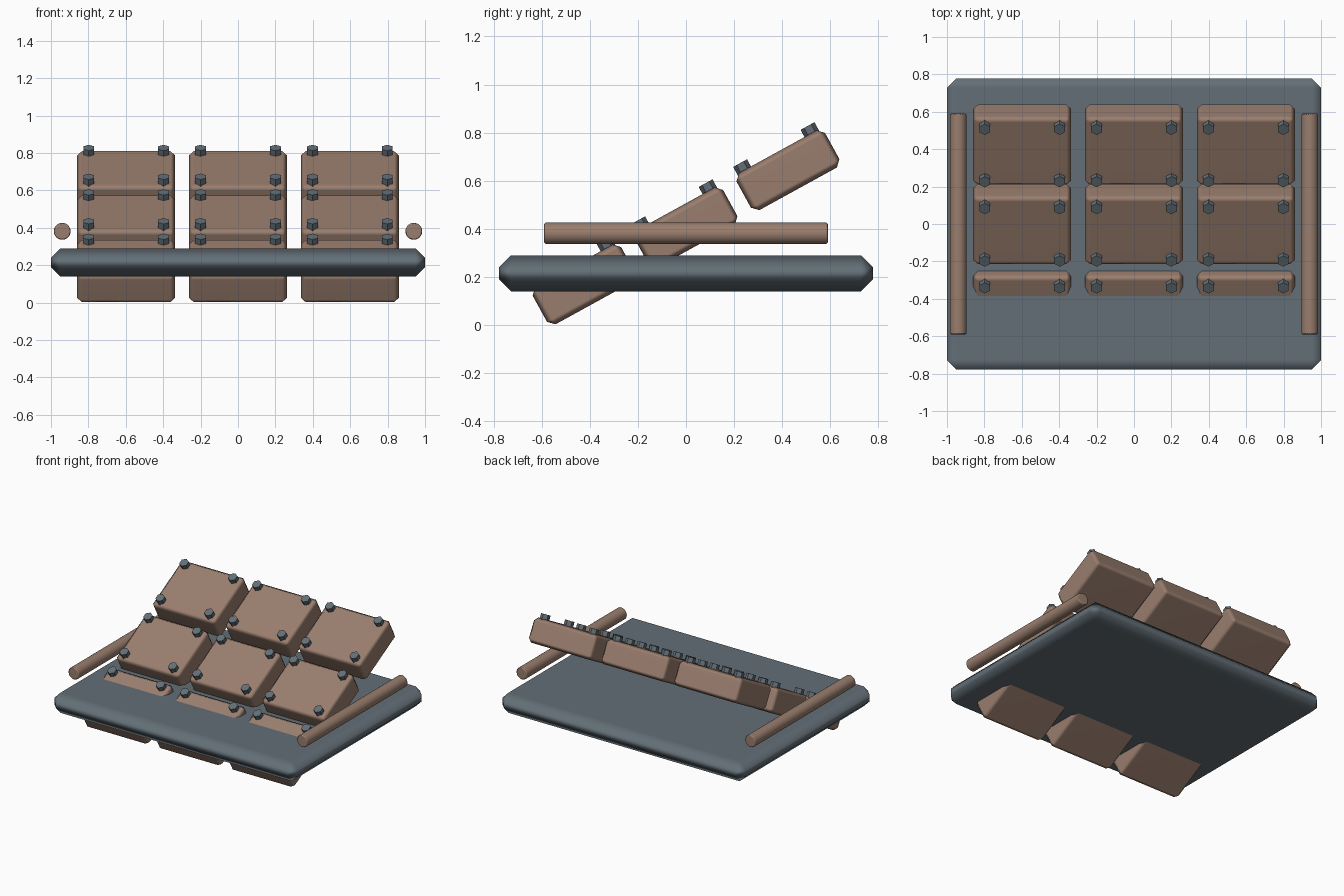
import bpy, bmesh, math
from mathutils import Matrix, Vector

if "Cube" in bpy.data.objects:
    bpy.data.objects.remove(bpy.data.objects["Cube"])


def material(name, rgb):
    m = bpy.data.materials.new(name)
    m.diffuse_color = (*rgb, 1)
    m.use_nodes = True
    m.node_tree.nodes["Principled BSDF"].inputs["Base Color"].default_value = m.diffuse_color
    return m


brown = material("warm brown", (0.32, 0.207, 0.155))
slate = material("slate grey", (0.125, 0.158, 0.183))


def finish(name, bm, mat, matrix, bevel, smooth=True):
    """Turn a bmesh into a named object, with chamfered hard edges."""
    if bevel:
        hard = [e for e in bm.edges if e.calc_face_angle(0) > math.radians(50)]
        bmesh.ops.bevel(bm, geom=hard, offset=bevel, segments=1,
                        affect='EDGES', profile=0.5)
    for f in bm.faces:
        f.smooth = smooth
    mesh = bpy.data.meshes.new(name)
    bm.to_mesh(mesh)
    bm.free()
    mesh.materials.append(mat)
    ob = bpy.data.objects.new(name, mesh)
    ob.matrix_world = matrix
    bpy.context.collection.objects.link(ob)
    if smooth:
        # keeps the broad faces flat while the chamfers blend
        ob.modifiers.new("weighted normals", 'WEIGHTED_NORMAL').weight = 80
    return ob


def box(name, size, mat, matrix, bevel):
    bm = bmesh.new()
    bmesh.ops.create_cube(bm, size=1)
    bmesh.ops.scale(bm, vec=Vector(size), verts=bm.verts)
    return finish(name, bm, mat, matrix, bevel)


def prism(name, sides, radius, depth, mat, matrix, bevel=0, smooth=True):
    bm = bmesh.new()
    bmesh.ops.create_cone(bm, cap_ends=True, segments=sides, radius1=radius,
                          radius2=radius, depth=depth)
    return finish(name, bm, mat, matrix, bevel, smooth)


# base plate
box("base_plate", (2.0, 1.555, 0.15), slate,
    Matrix.Translation((0, 0, 0.215)), 0.05)

# side rails
for side, label in ((-1, "left"), (1, "right")):
    place = Matrix.Translation((side * 0.94, 0, 0.381)) @ Matrix.Rotation(math.pi / 2, 4, 'X')
    prism(f"{label}_rail", 24, 0.045, 1.18, brown, place, 0.007)

# three sloping rows of three armour blocks, each with four hex bolts
LENGTH, THICK = 0.42, 0.176
slope = Matrix.Rotation(math.radians(28.8), 4, 'X')
for row in (-1, 0, 1):
    for col in (-1, 0, 1):
        frame = Matrix.Translation((col * 0.598, row * 0.424, 0.406 + row * 0.2375)) @ slope
        tag = f"{row + 2}_{col + 2}"
        box(f"block_{tag}", (0.525, LENGTH, THICK), brown, frame, 0.026)
        for i, (sx, sy) in enumerate(((-1, -1), (1, -1), (-1, 1), (1, 1))):
            spot = frame @ Matrix.Translation((sx * 0.2, sy * 0.16, 0.1)) 
            # a hexagon corner points up the slope
            prism(f"bolt_{tag}_{i + 1}", 6, 0.033, 0.044, slate, spot, smooth=False)
